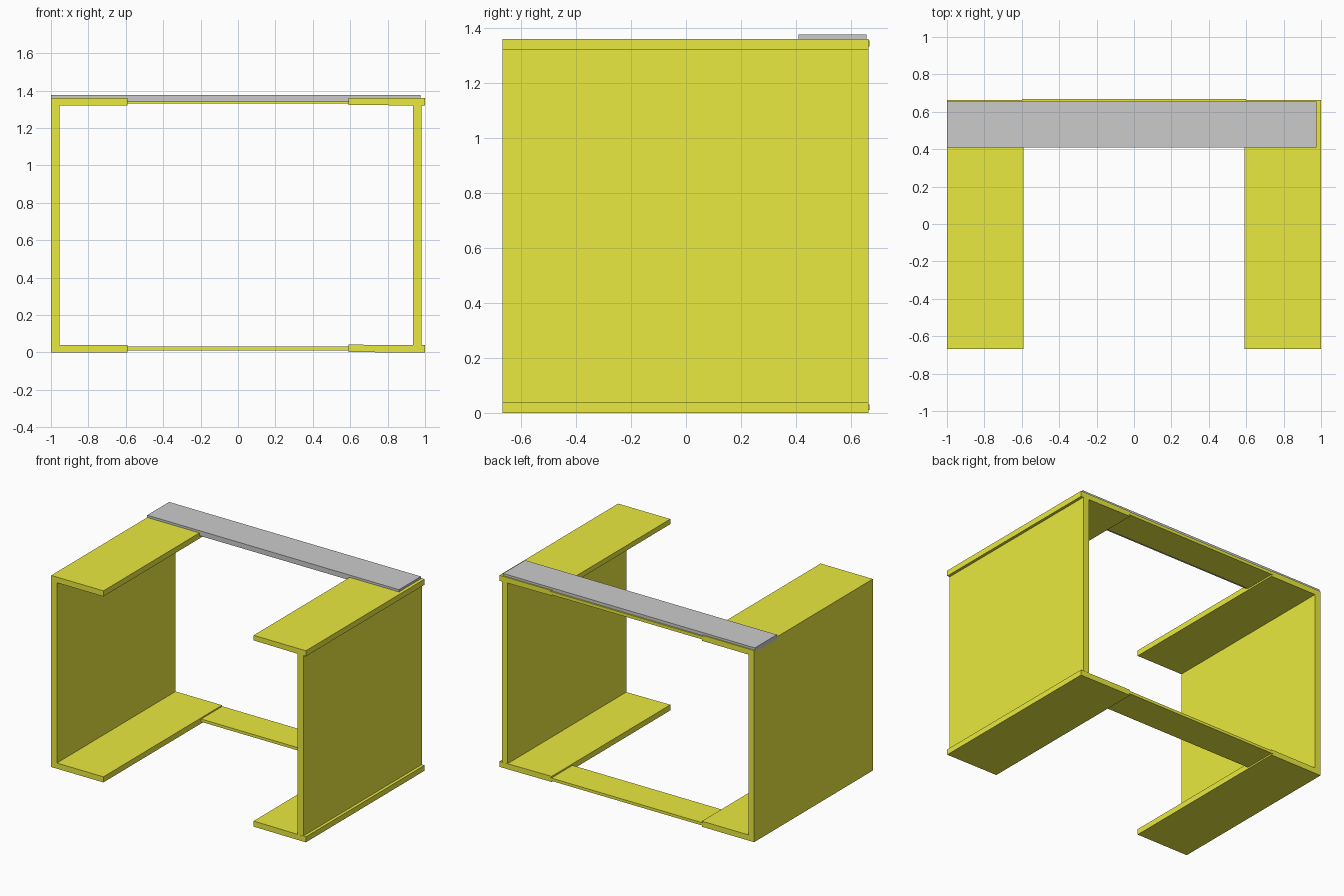
import bpy
import bmesh

if "Cube" in bpy.data.objects:
    bpy.data.objects.remove(bpy.data.objects["Cube"])


def material(name, color):
    m = bpy.data.materials.new(name)
    m.diffuse_color = color
    m.use_nodes = True
    m.node_tree.nodes["Principled BSDF"].inputs["Base Color"].default_value = m.diffuse_color
    return m


yellow = material("yellow_paint", (0.82, 0.82, 0.05, 1))


def prism(name, profile, y0, y1, mat=None):
    """Extrude an x-z profile along y."""
    bm = bmesh.new()
    face = bm.faces.new([bm.verts.new((x, y0, z)) for x, z in profile])
    ext = bmesh.ops.extrude_face_region(bm, geom=[face])
    verts = [v for v in ext["geom"] if isinstance(v, bmesh.types.BMVert)]
    bmesh.ops.translate(bm, verts=verts, vec=(0, y1 - y0, 0))
    bmesh.ops.recalc_face_normals(bm, faces=bm.faces[:])
    mesh = bpy.data.meshes.new(name)
    bm.to_mesh(mesh)
    bm.free()
    ob = bpy.data.objects.new(name, mesh)
    bpy.context.collection.objects.link(ob)
    if mat:
        mesh.materials.append(mat)
    return ob


def box(name, x, y, z, mat=None):
    rect = [(x[0], z[0]), (x[1], z[0]), (x[1], z[1]), (x[0], z[1])]
    return prism(name, rect, y[0], y[1], mat)


DEPTH = (-0.667, 0.664)

# Side panels: the right one sits slightly inside its flange edges
box("left_panel", (-1.0, -0.955), DEPTH, (0.04, 1.32), yellow)
box("right_panel", (0.935, 0.98), DEPTH, (0.04, 1.322), yellow)

# Flanges along the top and bottom of each side
for level, z0, z1 in (("bottom", 0.0, 0.04), ("top", 1.32, 1.36)):
    box("left_" + level + "_flange", (-1.0, -0.59), DEPTH, (z0, z1), yellow)
    # the right flanges are very slightly tapered
    taper = [(0.59, z0 + 0.002), (1.0, z0), (1.0, z1 - 0.001), (0.59, z1 + 0.002)]
    if level == "top":
        taper = [(0.59, z0 + 0.004), (1.0, z0), (1.0, z1), (0.59, z1)]
    prism("right_" + level + "_flange", taper, *DEPTH, yellow)

# Rear rails joining the two sides
for level, z in (("bottom", (0.011, 0.031)), ("top", (1.332, 1.354))):
    box("rear_" + level + "_rail", (-0.6, 0.6), (0.43, 0.667), z, yellow)

# Grey plank laid across the back
box("top_plank", (-1.0, 0.977), (0.41, 0.656), (1.34, 1.376))
